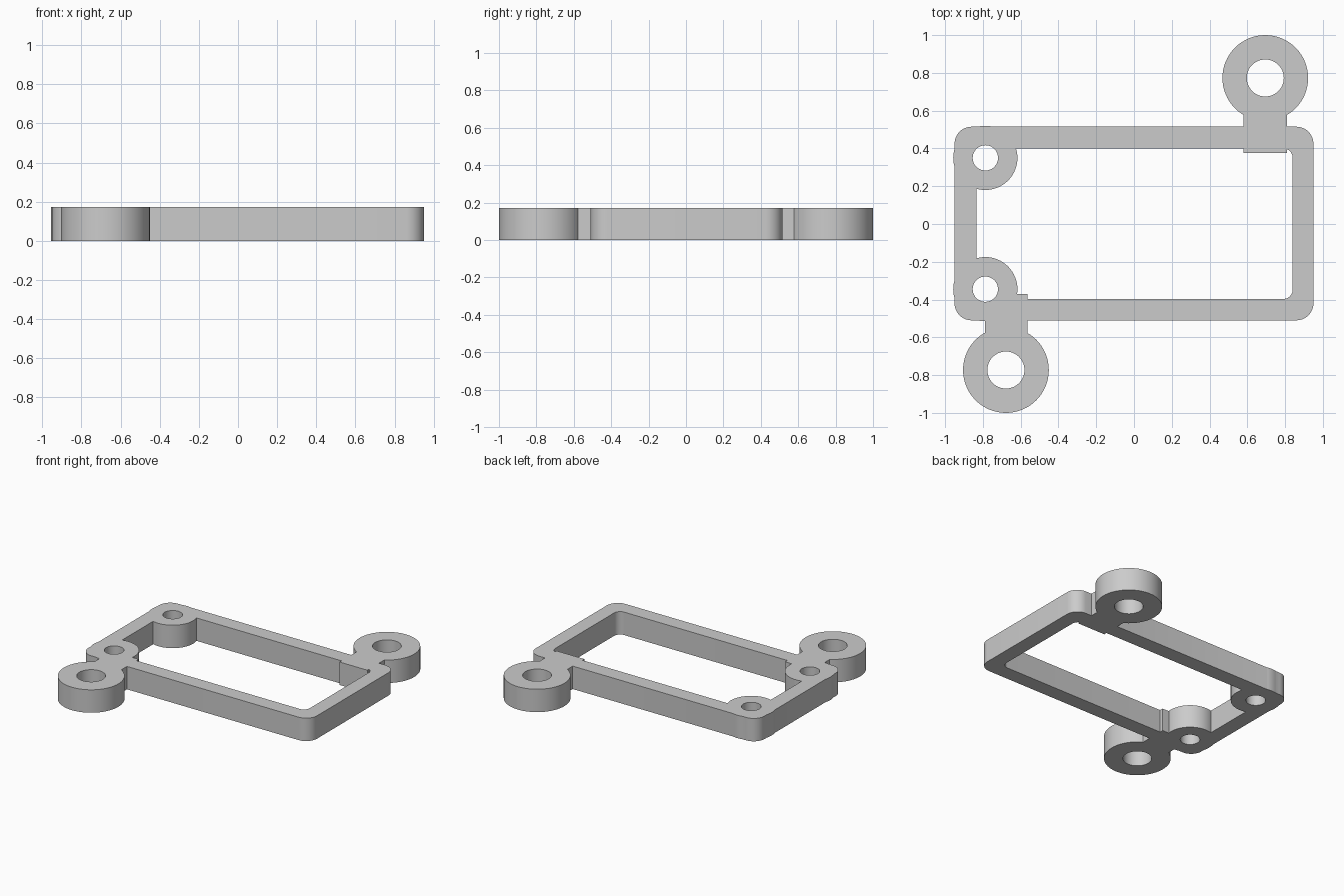
import bpy
import bmesh
from math import cos, sin, pi, radians

HEIGHT = 0.172

cube = bpy.data.objects.get("Cube")
if cube:
    bpy.data.objects.remove(cube, do_unlink=True)

grey = bpy.data.materials.new("light grey plastic")
grey.use_nodes = True
grey.diffuse_color = (0.6, 0.6, 0.6, 1)
grey.node_tree.nodes["Principled BSDF"].inputs["Base Color"].default_value = grey.diffuse_color


def prism(name, outline, z0, z1):
    """Extrude a closed counter-clockwise outline between two heights."""
    bm = bmesh.new()
    low = [bm.verts.new((x, y, z0)) for x, y in outline]
    high = [bm.verts.new((x, y, z1)) for x, y in outline]
    bm.faces.new(low[::-1])
    bm.faces.new(high)
    for i in range(len(low)):
        j = (i + 1) % len(low)
        bm.faces.new((low[i], low[j], high[j], high[i]))
    mesh = bpy.data.meshes.new(name)
    bm.to_mesh(mesh)
    bm.free()
    mesh.materials.append(grey)
    obj = bpy.data.objects.new(name, mesh)
    bpy.context.collection.objects.link(obj)
    return obj


def circle(x, y, r, n=64):
    return [(x + r * cos(2 * pi * i / n), y + r * sin(2 * pi * i / n)) for i in range(n)]


def rounded_rect(x0, x1, y0, y1, r=0.0, steps=10):
    if r == 0:
        return [(x0, y0), (x1, y0), (x1, y1), (x0, y1)]
    centres = [(x1 - r, y1 - r), (x0 + r, y1 - r), (x0 + r, y0 + r), (x1 - r, y0 + r)]
    return [(cx + r * cos(pi / 2 * (k + s / steps)), cy + r * sin(pi / 2 * (k + s / steps)))
            for k, (cx, cy) in enumerate(centres) for s in range(steps + 1)]


def combine(target, tool, operation):
    mod = target.modifiers.new(operation, 'BOOLEAN')
    mod.operation = operation
    mod.solver = 'EXACT'
    mod.object = tool
    bpy.context.view_layer.objects.active = target
    bpy.ops.object.modifier_apply(modifier=mod.name)
    bpy.data.objects.remove(tool, do_unlink=True)


# Rectangular frame with its window; solids are overlong and trimmed at the end
bracket = prism("mounting_frame", rounded_rect(-0.95, 0.95, -0.51, 0.515, 0.09), -0.1, 0.3)
combine(bracket, prism("window_cutter", rounded_rect(-0.835, 0.84, -0.397, 0.4, 0.05), -1, 1),
        'DIFFERENCE')

# Screw bosses, mounting ears and the tabs joining the ears to the frame
bosses = [(-0.787, 0.35), (-0.787, -0.345)]
ears = [(0.695, 0.773), (-0.678, -0.773)]
solids = [("screw_boss", circle(x, y, 0.17)) for x, y in bosses]
solids += [("mounting_ear", circle(x, y, 0.227)) for x, y in ears]
solids += [("ear_tab", rounded_rect(0.58, 0.81, 0.377, 0.62)),
           ("ear_tab", rounded_rect(-0.79, -0.565, -0.62, -0.37))]
for i, (name, outline) in enumerate(solids):
    reach = 0.11 + 0.01 * i
    combine(bracket, prism(name, outline, -reach, HEIGHT + reach + 0.05), 'UNION')

# Screw holes
for centres, radius in ((bosses, 0.067), (ears, 0.098)):
    for x, y in centres:
        combine(bracket, prism("hole_cutter", circle(x, y, radius, 48), -1, 1), 'DIFFERENCE')

# Trim everything to one flat thickness
combine(bracket, prism("trim_slab", rounded_rect(-2, 2, -2, 2), 0, HEIGHT), 'INTERSECT')

bpy.ops.object.select_all(action='DESELECT')
bracket.select_set(True)
bpy.context.view_layer.objects.active = bracket
bpy.ops.object.shade_smooth_by_angle(angle=radians(30))
